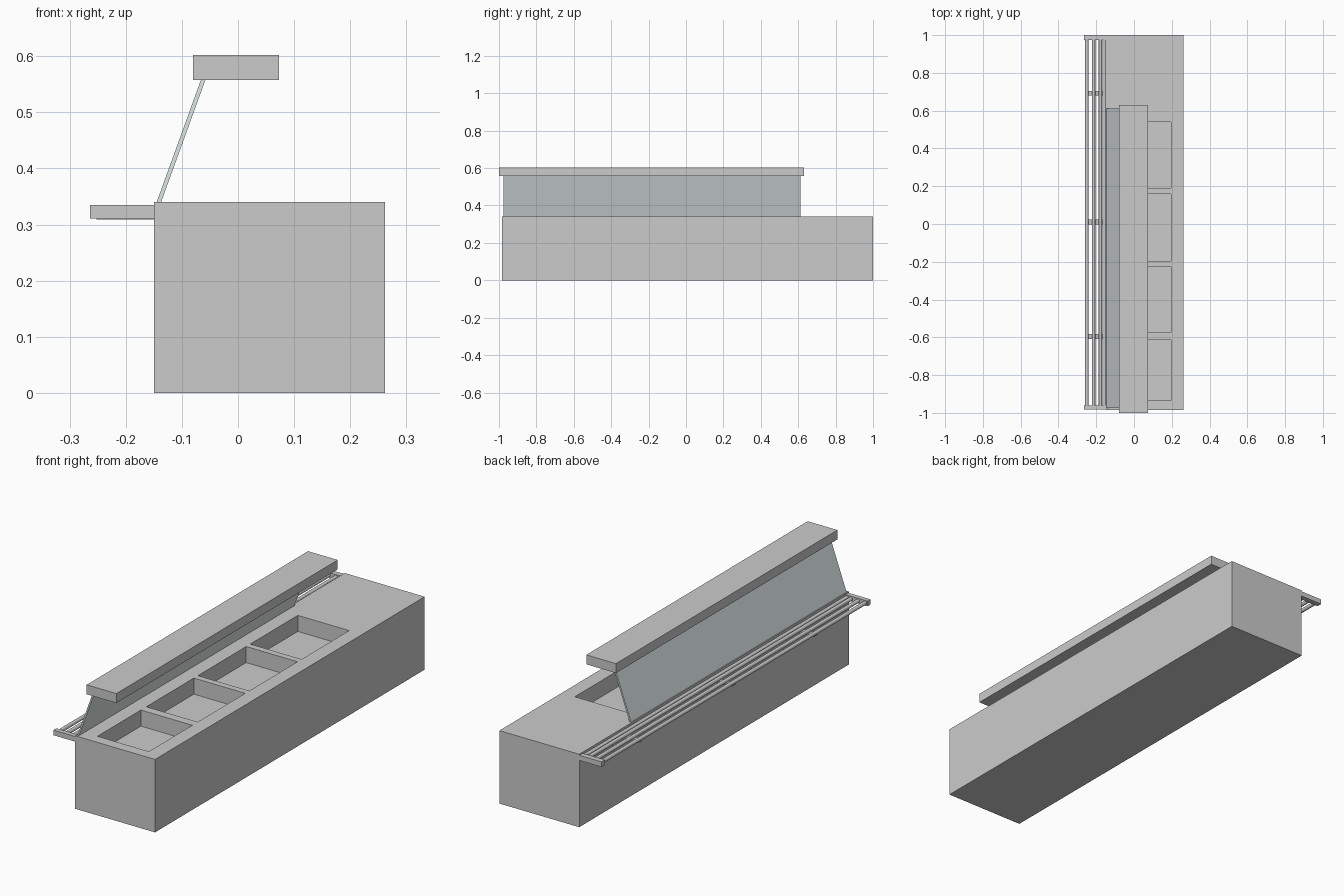
import bpy, bmesh
from mathutils import Matrix, Vector

if "Cube" in bpy.data.objects:
    bpy.data.objects.remove(bpy.data.objects["Cube"])


def make_object(name, bm):
    bmesh.ops.recalc_face_normals(bm, faces=bm.faces)
    mesh = bpy.data.meshes.new(name)
    bm.to_mesh(mesh)
    bm.free()
    obj = bpy.data.objects.new(name, mesh)
    bpy.context.collection.objects.link(obj)
    return obj


def add_box(bm, x, y, z):
    size = (x[1] - x[0], y[1] - y[0], z[1] - z[0])
    mid = Vector((sum(x) / 2, sum(y) / 2, sum(z) / 2))
    bmesh.ops.create_cube(bm, size=1, matrix=Matrix.Translation(mid) @ Matrix.Diagonal((*size, 1)))


def box(name, x, y, z):
    bm = bmesh.new()
    add_box(bm, x, y, z)
    return make_object(name, bm)


# Counter body with four recessed food wells
TOP = 0.34
body = box("counter_body", (-0.15, 0.262), (-0.985, 1.0), (0, TOP))
bm = bmesh.new()
for y in [(-0.935, -0.615), (-0.575, -0.225), (-0.195, 0.16), (0.19, 0.54)]:
    add_box(bm, (-0.07, 0.195), y, (TOP - 0.075, TOP + 0.05))
cutter = make_object("well_cutter", bm)
cutter.hide_render = True
cutter.hide_viewport = True
cutter.display_type = 'WIRE'
cut = body.modifiers.new("wells", 'BOOLEAN')
cut.operation = 'DIFFERENCE'
cut.solver = 'EXACT'
cut.object = cutter

# Overhead canopy shelf
box("canopy", (-0.08, 0.073), (-1.0, 0.63), (0.558, 0.602))

# Slanted glass guard, extruded from its side profile
bm = bmesh.new()
profile = [(-0.145, TOP), (-0.137, TOP), (-0.058, 0.558), (-0.066, 0.558)]
face = bm.faces.new([bm.verts.new((x, -0.975, z)) for x, z in profile])
ext = bmesh.ops.extrude_face_region(bm, geom=[face], use_keep_orig=True)
bmesh.ops.translate(bm, vec=(0, 1.587, 0), verts=[g for g in ext["geom"] if isinstance(g, bmesh.types.BMVert)])
glass = make_object("glass_guard", bm)
mat = bpy.data.materials.new("glass")
mat.diffuse_color = (0.72, 0.8, 0.79, 1)
mat.use_nodes = True
mat.node_tree.nodes["Principled BSDF"].inputs["Base Color"].default_value = mat.diffuse_color
glass.data.materials.append(mat)

# Tray rail: end brackets
for name, y in [("front", (-0.982, -0.96)), ("back", (0.975, 1.0))]:
    box(f"rail_bracket_{name}", (-0.264, -0.15), y, (0.311, 0.335))

# Tray rail: cross supports under the bars
for i, y in enumerate((-0.595, 0.01, 0.692)):
    box(f"rail_support_{i + 1}", (-0.252, -0.147), (y - 0.013, y + 0.013), (0.309, 0.316))

# Tray rail: long round bars
for i, x in enumerate((-0.25, -0.214, -0.178, -0.157)):
    bm = bmesh.new()
    m = Matrix.Translation((x, 0.008, 0.323)) @ Matrix.Rotation(1.5707963, 4, 'X')
    bmesh.ops.create_cone(bm, cap_ends=True, segments=16, radius1=0.009, radius2=0.009, depth=1.95, matrix=m)
    bar = make_object(f"rail_bar_{i + 1}", bm)
    bpy.ops.object.select_all(action='DESELECT')
    bar.select_set(True)
    bpy.context.view_layer.objects.active = bar
    bpy.ops.object.shade_smooth_by_angle()
